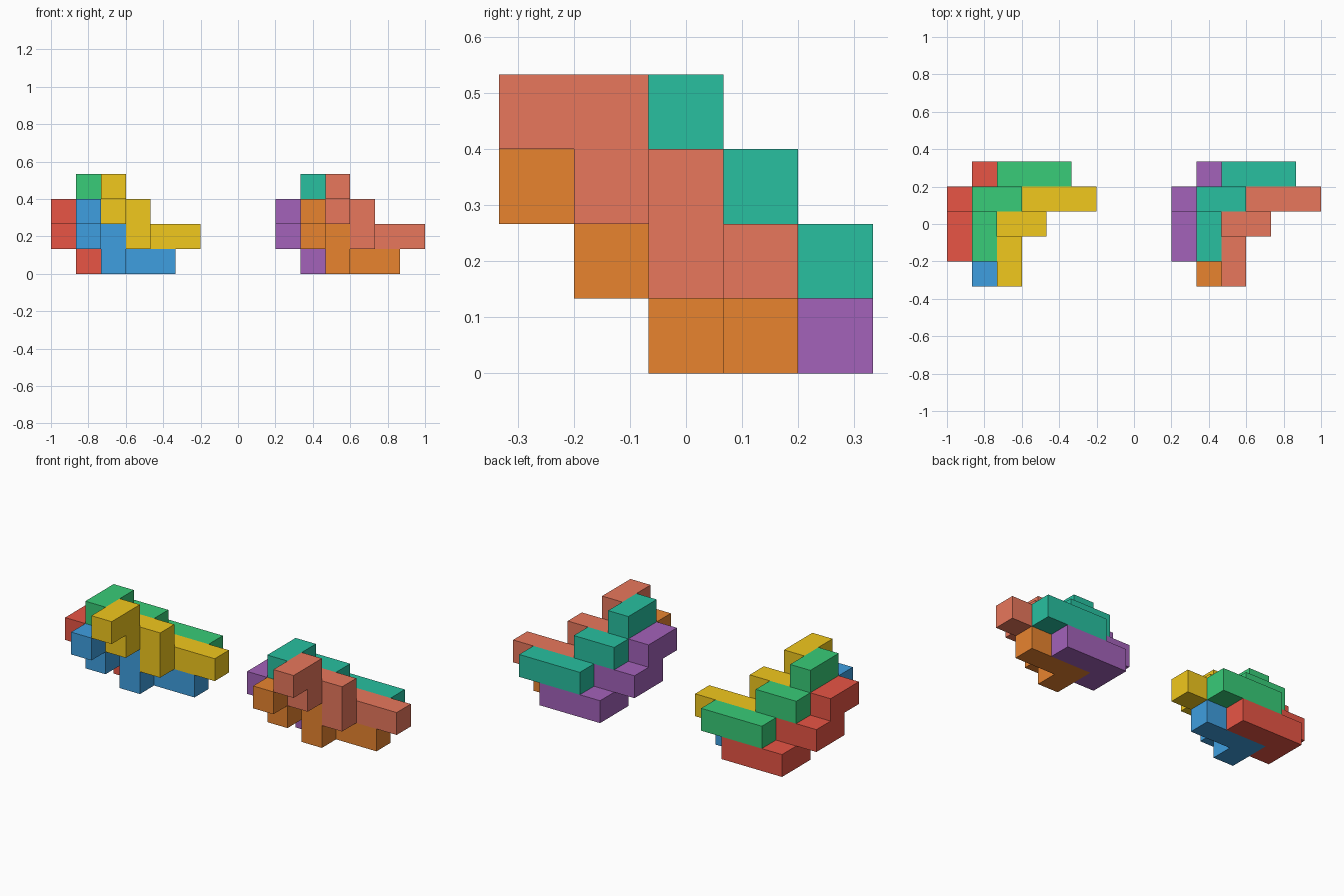
import bpy, bmesh
from mathutils import Vector

if "Cube" in bpy.data.objects:
    bpy.data.objects.remove(bpy.data.objects["Cube"])

U = 2 / 15                              # edge of one cube cell
X, Y, Z = Vector((1, 0, 0)), Vector((0, 1, 0)), Vector((0, 0, 1))
STEPS = [Y, -Z, Y, X, -Z, Y, X, X]      # every puzzle piece follows this same path


def linear(hex_code):
    srgb = [int(hex_code[i:i + 2], 16) / 255 for i in (0, 2, 4)]
    return [c / 12.92 if c <= 0.04045 else ((c + 0.055) / 1.055) ** 2.4 for c in srgb] + [1]


def puzzle_piece(name, start, hex_code):
    # cells visited by the path
    cells = [Vector(start)]
    for step in STEPS:
        cells.append(cells[-1] + step)
    filled = {tuple(round(v) for v in c) for c in cells}

    # one square for each cell side that is not against another cell of the piece
    bm = bmesh.new()
    for c in cells:
        for a, b, n in ((X, Y, Z), (Y, Z, X), (Z, X, Y)):
            for s in (1, -1):
                if tuple(round(v) for v in c + n * s) in filled:
                    continue
                mid = c + Vector((0.5, 0.5, 0.5)) + n * s / 2
                corners = [mid + (a * p + b * q * s) / 2
                           for p, q in ((-1, -1), (1, -1), (1, 1), (-1, 1))]
                bm.faces.new([bm.verts.new(v * U) for v in corners])
    bmesh.ops.remove_doubles(bm, verts=bm.verts, dist=1e-4)
    bmesh.ops.dissolve_limit(bm, angle_limit=0.01, verts=bm.verts, edges=bm.edges)
    bmesh.ops.recalc_face_normals(bm, faces=bm.faces)

    mesh = bpy.data.meshes.new(name)
    bm.to_mesh(mesh)
    bm.free()
    mat = bpy.data.materials.new(name + "_colour")
    mat.diffuse_color = linear(hex_code)
    mat.use_nodes = True
    mat.node_tree.nodes["Principled BSDF"].inputs["Base Color"].default_value = mat.diffuse_color
    mesh.materials.append(mat)
    obj = bpy.data.objects.new(name, mesh)
    obj.location = (-1, -2.5 * U, 0)
    bpy.context.collection.objects.link(obj)


# four nested pieces per cluster: name, start cell, left colour, right colour
PIECES = [
    ("front_upper_piece", (2, 0, 3), "f1c81d", "e8775c"),
    ("front_lower_piece", (1, 0, 2), "3f9fe0", "e8842f"),
    ("back_upper_piece", (1, 1, 3), "38cc78", "28c0a0"),
    ("back_lower_piece", (0, 1, 2), "e85545", "a362ba"),
]
for name, (i, j, k), left, right in PIECES:
    puzzle_piece("left_" + name, (i, j, k), left)
    puzzle_piece("right_" + name, (i + 9, j, k), right)
